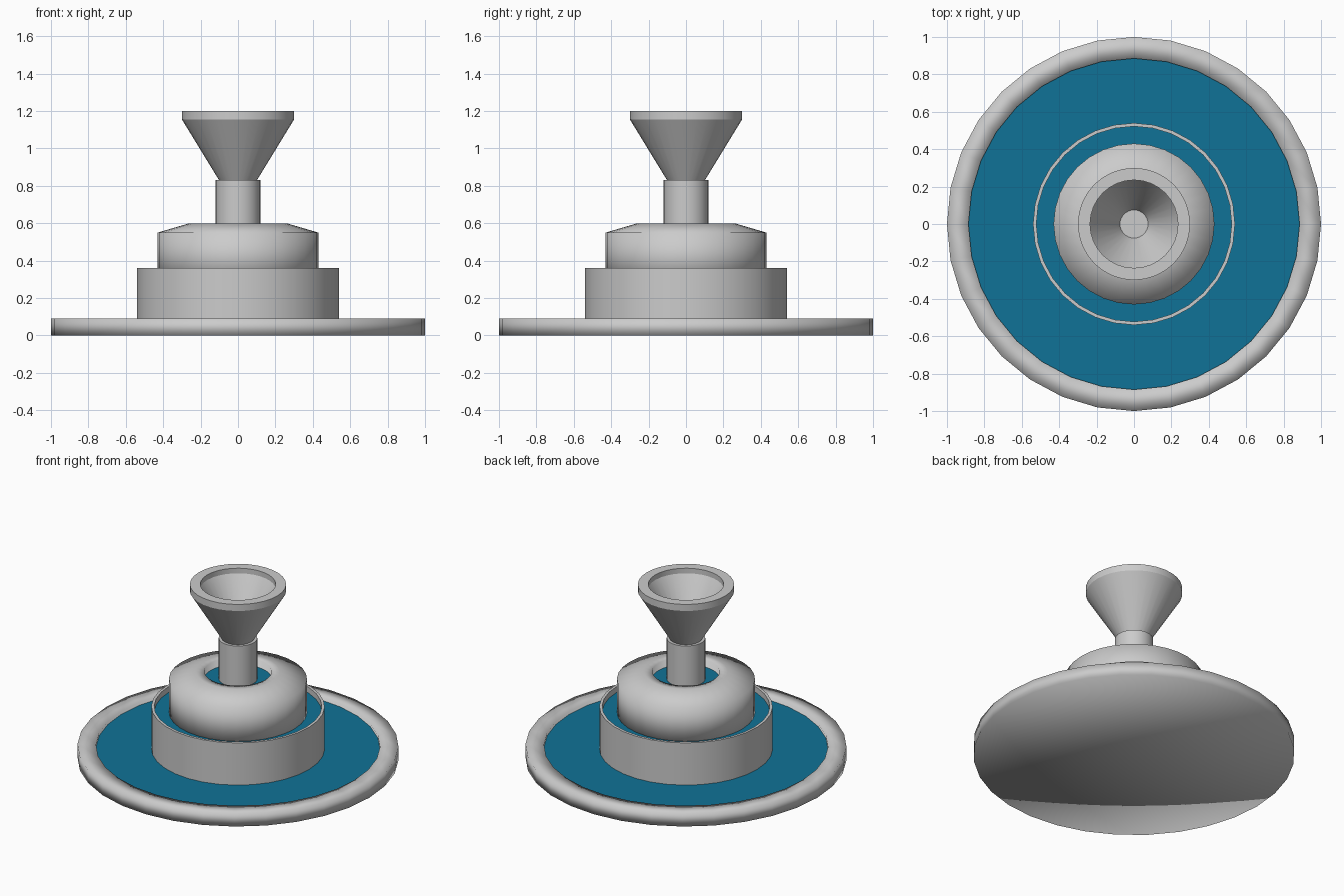
import bpy, bmesh, math

if "Cube" in bpy.data.objects:
    bpy.data.objects.remove(bpy.data.objects["Cube"])

SIDES = 32

water = bpy.data.materials.new("water_blue")
water.diffuse_color = (0.005, 0.17, 0.31, 1)
water.use_nodes = True
water.node_tree.nodes["Principled BSDF"].inputs["Base Color"].default_value = water.diffuse_color


def lathe(name, profile, angle=30, mat=None):
    """Revolve (radius, z) points around z; radius 0 becomes a single pole."""
    bm = bmesh.new()
    rings = []
    for r, z in profile:
        if r == 0:
            rings.append([bm.verts.new((0, 0, z))] * SIDES)
        else:
            rings.append([bm.verts.new((r * math.cos(2 * math.pi * i / SIDES),
                                        r * math.sin(2 * math.pi * i / SIDES), z))
                          for i in range(SIDES)])
    for a, b in zip(rings, rings[1:]):
        for i in range(SIDES):
            j = (i + 1) % SIDES
            quad = list(dict.fromkeys([a[i], a[j], b[j], b[i]]))
            bm.faces.new(quad)
    # open profiles end on the z axis, so the result is a closed skin
    bmesh.ops.recalc_face_normals(bm, faces=bm.faces)
    if len(profile) == 2:
        for f in bm.faces:
            if f.normal.z < 0:
                f.normal_flip()
    mesh = bpy.data.meshes.new(name)
    bm.to_mesh(mesh)
    bm.free()
    obj = bpy.data.objects.new(name, mesh)
    bpy.context.collection.objects.link(obj)
    if mat:
        mesh.materials.append(mat)
    bpy.ops.object.select_all(action='DESELECT')
    obj.select_set(True)
    bpy.context.view_layer.objects.active = obj
    bpy.ops.object.shade_smooth_by_angle(angle=math.radians(angle))
    return obj


# Wide bottom basin with a softly shaded rim
lathe("lower_basin", [(0, 0), (1.0, 0), (1.0, 0.09), (0.885, 0.09),
                      (0.885, 0.04), (0, 0.04)], angle=100)
lathe("lower_water", [(0.54, 0.07), (0.885, 0.07)], mat=water)

# Thin-walled middle basin
lathe("middle_basin", [(0, 0.04), (0.54, 0.04), (0.54, 0.36), (0.522, 0.36),
                       (0.522, 0.27), (0, 0.27)])
lathe("middle_water", [(0.43, 0.32), (0.522, 0.32)], mat=water)

# Domed upper basin with a sunken pool
lathe("upper_basin", [(0, 0.27), (0.43, 0.27), (0.43, 0.55), (0.26, 0.60),
                      (0.21, 0.60), (0.21, 0.51), (0, 0.51)], angle=100)
lathe("upper_water", [(0.12, 0.55), (0.21, 0.55)], mat=water)

# Stem and flared bowl
lathe("stem", [(0, 0.51), (0.12, 0.51), (0.12, 0.83), (0, 0.83)])
lathe("top_bowl", [(0, 0.82), (0.095, 0.82), (0.30, 1.155), (0.30, 1.20),
                   (0.235, 1.20), (0.235, 1.165), (0.09, 0.93),
                   (0.075, 0.90), (0, 0.90)])
